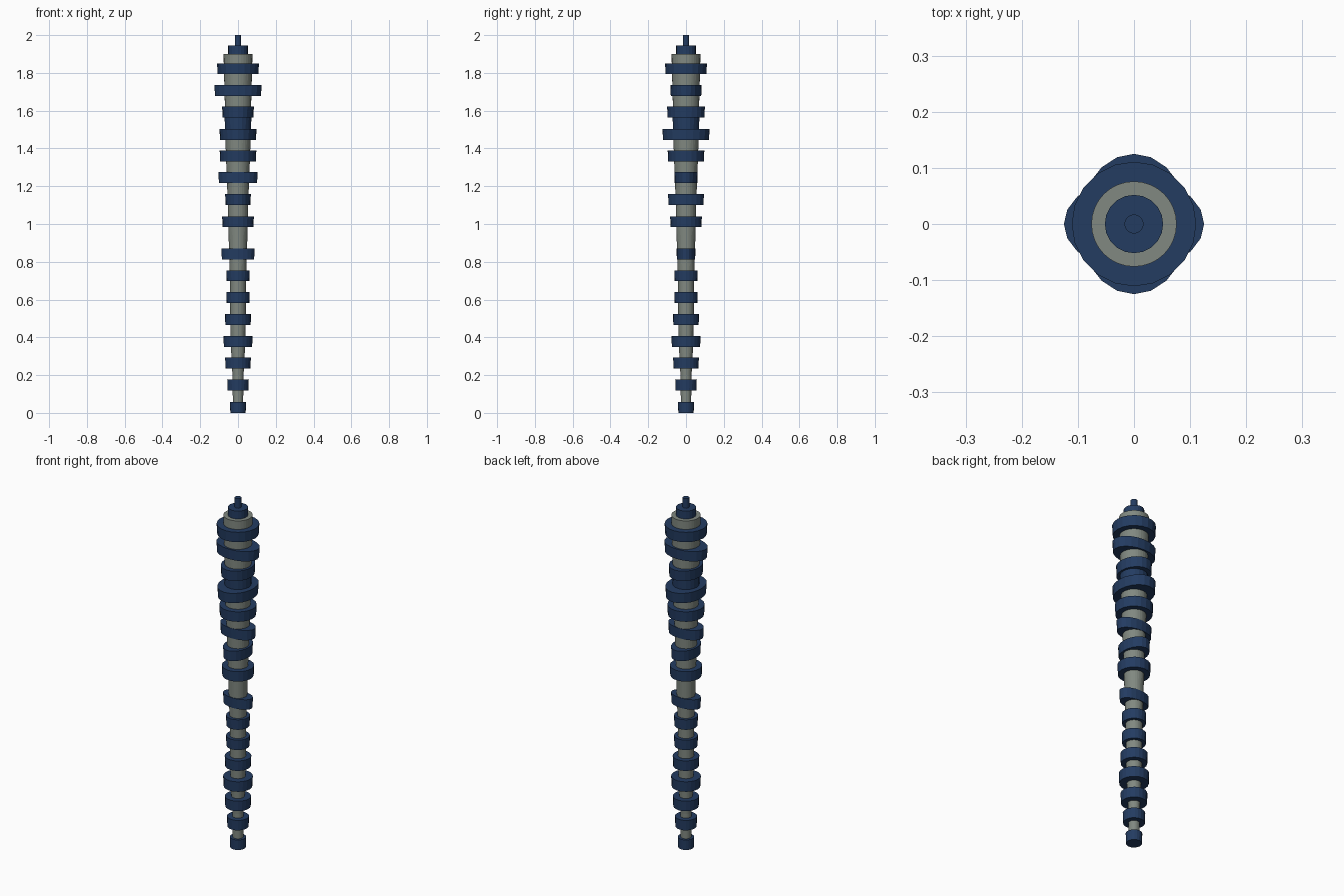
import bpy, bmesh, math

if "Cube" in bpy.data.objects:
    bpy.data.objects.remove(bpy.data.objects["Cube"])


def material(name, rgb):
    m = bpy.data.materials.new(name)
    m.diffuse_color = (*rgb, 1)
    m.use_nodes = True
    m.node_tree.nodes["Principled BSDF"].inputs["Base Color"].default_value = m.diffuse_color
    return m


blue = material("navy blue", (0.017, 0.045, 0.12))
grey = material("stone grey", (0.22, 0.25, 0.22))


def lathe(name, rings, mat, sides):
    """Closed solid through elliptical rings given as (z, rx, ry)."""
    bm = bmesh.new()
    loops = []
    for z, rx, ry in rings:
        loops.append([bm.verts.new((rx * math.cos(2 * math.pi * i / sides),
                                    ry * math.sin(2 * math.pi * i / sides), z))
                      for i in range(sides)])
    for a, b in zip(loops, loops[1:]):
        for i in range(sides):
            j = (i + 1) % sides
            bm.faces.new((a[i], a[j], b[j], b[i]))
    bm.faces.new(loops[0][::-1])
    bm.faces.new(loops[-1])
    me = bpy.data.meshes.new(name)
    bm.to_mesh(me)
    bm.free()
    me.materials.append(mat)
    ob = bpy.data.objects.new(name, me)
    bpy.context.collection.objects.link(ob)
    return ob


# Tapered central shaft
shaft = [(0.02, .027), (.20, .029), (.27, .034), (.38, .038), (.50, .041),
         (.72, .043), (.84, .047), (1.01, .052), (1.13, .055), (1.24, .059),
         (1.36, .064), (1.48, .067), (1.70, .071), (1.82, .075), (1.90, .076)]
lathe("shaft", [(z, r, r) for z, r in shaft], grey, 32)

# Round and oval collars: centre height, half width in x, half width in y
collars = [(.029, .042, .042), (.148, .057, .057), (.263, .068, .068),
           (.378, .077, .077), (.494, .069, .069), (.610, .062, .062),
           (.726, .062, .062), (.842, .088, .050), (1.012, .084, .084),
           (1.130, .068, .095), (1.245, .104, .062), (1.360, .097, .097),
           (1.475, .098, .125), (1.592, .084, .100), (1.706, .125, .083),
           (1.822, .111, .111)]
for i, (z, rx, ry) in enumerate(collars):
    lathe(f"collar_{i + 1}", [(z - .029, rx * .97, ry * .97), (z + .029, rx, ry)], blue, 20)

# Plain sleeve between two upper collars
lathe("sleeve", [(1.49, .069, .069), (1.58, .071, .071)], blue, 20)

# Cap and tip pin
lathe("cap", [(1.89, .052, .052), (1.945, .052, .052)], blue, 20)
lathe("tip_pin", [(1.94, .017, .017), (2.0, .017, .017)], blue, 20)
